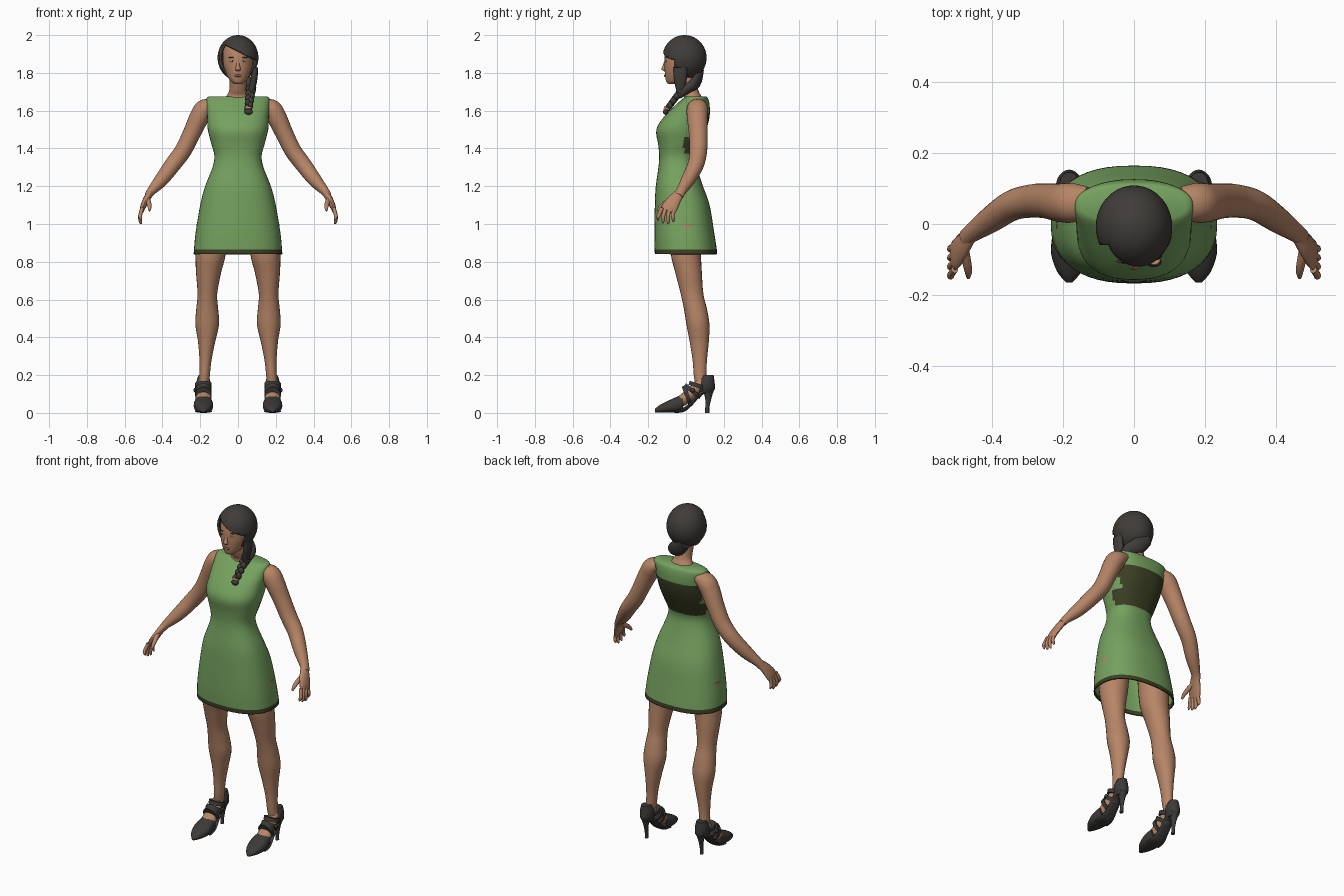
import bpy, bmesh, math
from mathutils import Vector

if "Cube" in bpy.data.objects:
    bpy.data.objects.remove(bpy.data.objects["Cube"])

X, Y, Z = Vector((1, 0, 0)), Vector((0, 1, 0)), Vector((0, 0, 1))


def material(name, r, g, b):
    m = bpy.data.materials.new(name)
    m.use_nodes = True
    m.diffuse_color = (r, g, b, 1)
    m.node_tree.nodes["Principled BSDF"].inputs["Base Color"].default_value = (r, g, b, 1)
    return m


skin = material("skin", .47, .235, .135)
green = material("dress green", .18, .36, .115)
olive = material("dark olive trim", .045, .05, .018)
dark = material("dark hair", .05, .045, .04)
leather = material("shoe leather", .046, .042, .039)
lip = material("lip", .34, .12, .09)
white = material("eye white", .5, .45, .4)


def finish(name, bm, mats, mirror=False, thick=0, rule=None):
    """Turn a bmesh into a smooth object with optional mirror and thickness."""
    bmesh.ops.recalc_face_normals(bm, faces=bm.faces)
    if rule:
        for f in bm.faces:
            f.material_index = rule(f.calc_center_median())
    me = bpy.data.meshes.new(name)
    bm.to_mesh(me)
    bm.free()
    ob = bpy.data.objects.new(name, me)
    bpy.context.collection.objects.link(ob)
    for m in mats:
        me.materials.append(m)
    if thick:
        s = ob.modifiers.new("thickness", 'SOLIDIFY')
        s.thickness, s.offset = thick, -1
    if mirror:
        s = ob.modifiers.new("mirror", 'MIRROR')
        s.use_mirror_merge = False
    bpy.ops.object.select_all(action='DESELECT')
    ob.select_set(True)
    bpy.context.view_layer.objects.active = ob
    bpy.ops.object.shade_smooth_by_angle(angle=math.radians(50))
    return ob


def spline(pts, steps):
    """Catmull-Rom interpolation of stations of any width."""
    out = []
    for i in range(len(pts) - 1):
        p0, p1 = pts[max(i - 1, 0)], pts[i]
        p2, p3 = pts[i + 1], pts[min(i + 2, len(pts) - 1)]
        for k in range(steps):
            t = k / steps
            out.append([b + .5 * t * (c - a + t * (2 * a - 5 * b + 4 * c - d
                        + t * (3 * (b - c) + d - a)))
                        for a, b, c, d in zip(p0, p1, p2, p3)])
    return out + [list(pts[-1])]


def loft(bm, stations, axis=None, ref=Y, power=2, n=24, steps=4, caps=(1, 1)):
    """Skin elliptical sections (x, y, z, width radius, depth radius) along a path."""
    st = spline(stations, steps)
    rings = []
    for i, (x, y, z, a, b) in enumerate(st):
        t = axis or (Vector(st[min(i + 1, len(st) - 1)][:3]) - Vector(st[max(i - 1, 0)][:3])).normalized()
        v = (ref - t * ref.dot(t)).normalized()
        u = v.cross(t)
        ring = []
        for k in range(n):
            c, s = math.cos(math.tau * k / n), math.sin(math.tau * k / n)
            c = math.copysign(abs(c) ** (2 / power), c)
            s = math.copysign(abs(s) ** (2 / power), s)
            ring.append(bm.verts.new(Vector((x, y, z)) + u * a * c + v * b * s))
        rings.append(ring)
    for r, q in zip(rings, rings[1:]):
        for k in range(n):
            bm.faces.new((r[k], r[(k + 1) % n], q[(k + 1) % n], q[k]))
    for use, r in zip(caps, (rings[0], rings[-1])):
        if use:
            bm.faces.new(r)


def ball(bm, loc, radii, seg=16):
    made = bmesh.ops.create_uvsphere(bm, u_segments=seg, v_segments=seg // 2 + 2, radius=1)
    for v in made["verts"]:
        v.co = Vector(loc) + Vector(a * b for a, b in zip(v.co, radii))


def part(name, mat, stations, mirror=False, **kw):
    bm = bmesh.new()
    loft(bm, stations, **kw)
    return finish(name, bm, [mat], mirror)


# Dress: height, half width, front depth, back depth
profile = [(.84, .235, -.165, .165), (.865, .233, -.166, .163), (.95, .225, -.168, .15),
           (1.1, .2, -.165, .125), (1.2, .174, -.16, .09), (1.3, .135, -.146, .058),
           (1.36, .125, -.142, .052), (1.42, .14, -.147, .075), (1.5, .16, -.157, .108),
           (1.57, .163, -.115, .125), (1.63, .167, -.055, .125), (1.665, .166, -.015, .117),
           (1.676, .15, .0, .105)]
bm = bmesh.new()
loft(bm, [(0, (f + b) / 2, z, w, (b - f) / 2) for z, w, f, b in profile],
     axis=Z, power=2.4, n=48, caps=(0, 1))


def dress_colour(c):
    back = 1.4 < c.z < 1.59 and c.y > .05
    side = 1.37 < c.z < 1.45 and c.y > -.01
    return int(c.z < .866 or back or side)


finish("dress", bm, [green, olive], thick=.006, rule=dress_colour)

# Neck and head
part("neck", skin, [(0, .04, 1.65, .085, .055), (0, .035, 1.68, .06, .045), (0, .02, 1.71, .046, .045),
                    (0, .005, 1.77, .045, .05), (0, 0, 1.82, .045, .05)], axis=Z)
part("head", skin, [(0, -.073, 1.74, .012, .014), (0, -.065, 1.748, .03, .036), (0, -.052, 1.768, .048, .056),
                    (0, -.038, 1.8, .065, .074), (0, -.025, 1.84, .077, .09), (0, -.015, 1.89, .081, .098),
                    (0, -.01, 1.94, .072, .088), (0, -.008, 1.975, .04, .05)], axis=Z, n=32)
part("nose", skin, [(0, -.106, 1.87, .007, .006), (0, -.114, 1.84, .009, .009), (0, -.118, 1.82, .014, .013),
                    (0, -.111, 1.811, .01, .008)], axis=Z, n=12)

# Face details
for name, mat, loc, radii in (("eyes", white, (.031, -.107, 1.862), (.014, .004, .005)),
                              ("irises", dark, (.031, -.109, 1.862), (.005, .004, .005)),
                              ("eyebrows", dark, (.033, -.106, 1.881), (.018, .004, .003)),
                              ("lips", lip, (.006, -.111, 1.785), (.015, .005, .006))):
    bm = bmesh.new()
    ball(bm, loc, radii)
    finish(name, bm, [mat], mirror=True)

# Hair cap with a side-swept opening for the face
bm = bmesh.new()
ball(bm, (0, -.008, 1.88), (.108, .117, .12), 48)
sweep = Vector((.5, 0, 1))
parting = Vector((0, 0, 1.915))
for co, no in ((Vector((0, -.06, 0)), Y), (parting, sweep), (Vector((0, 0, 1.775)), Z)):
    bmesh.ops.bisect_plane(bm, geom=bm.verts[:] + bm.edges[:] + bm.faces[:], plane_co=co, plane_no=no)
opening = []
for f in bm.faces:
    c = f.calc_center_median()
    if c.z < 1.775 or (c.y < -.06 and (c - parting).dot(sweep) < 0):
        opening.append(f)
bmesh.ops.delete(bm, geom=opening, context='FACES')
finish("hair_cap", bm, [dark], thick=.012)

# Gathered hair from the nape, then the braid over the left shoulder
part("gathered_hair", dark, [(-.03, .055, 1.81, .04, .04), (.015, .06, 1.765, .045, .025),
                             (.06, .035, 1.735, .035, .026), (.07, -.005, 1.71, .025, .026),
                             (.066, -.04, 1.68, .02, .02)], n=16)
part("side_lock", dark, [(.092, -.03, 1.83, .014, .035), (.085, -.03, 1.77, .018, .035),
                         (.07, -.03, 1.7, .018, .02)], n=16)
bm = bmesh.new()
for i in range(9):
    t = i / 8
    side = .008 if i % 2 else -.008
    ball(bm, (.068 - .012 * t + side, -.02 - .075 * t, 1.715 - .1 * t),
         (.02 - .006 * t, .02 - .005 * t, .02), 12)
ball(bm, (.056, -.108, 1.594), (.022, .014, .016), 12)
finish("braid", bm, [dark])
part("hair_tie", skin, [(.056, -.098, 1.616, .019, .018), (.056, -.102, 1.606, .019, .018)], n=12, steps=1)

# Arms, from shoulder to wrist
part("arms", skin, [(.13, .06, 1.635, .03, .045), (.175, .06, 1.61, .052, .056), (.205, .06, 1.565, .052, .055),
                    (.245, .065, 1.48, .047, .05), (.29, .065, 1.39, .045, .047), (.345, .052, 1.315, .043, .043),
                    (.405, .012, 1.235, .037, .037), (.458, -.025, 1.175, .024, .027),
                    (.475, -.04, 1.15, .02, .027)], mirror=True)

# Hands: palm, four fingers and a thumb
bm = bmesh.new()
loft(bm, [(.465, -.032, 1.165, .018, .025), (.485, -.06, 1.13, .018, .035),
          (.503, -.085, 1.09, .015, .042), (.51, -.096, 1.068, .01, .038)], n=16)
for i in range(4):
    y0, y1 = -.128 + .022 * i, -.148 + .027 * i
    drop = (.02, .005, 0, .012)[i]
    loft(bm, [(.507, y0, 1.085, .01, .011), (.518, (y0 + y1) / 2 - .006, 1.045, .01, .01),
              (.517, y1, 1.015 + drop, .009, .009), (.512, y1, 1.0 + drop, .004, .004)], n=10)
loft(bm, [(.48, -.07, 1.135, .013, .015), (.472, -.11, 1.11, .013, .013),
          (.468, -.137, 1.088, .01, .01), (.468, -.152, 1.07, .005, .005)], n=10)
finish("hands", bm, [skin], mirror=True)

# Legs
part("legs", skin, [(.135, 0, 1.0, .085, .085), (.145, 0, .84, .08, .08), (.156, .014, .74, .066, .07),
                    (.162, .032, .63, .052, .06), (.163, .05, .55, .058, .061), (.163, .063, .47, .063, .061),
                    (.166, .07, .38, .046, .051), (.172, .073, .28, .032, .038),
                    (.177, .075, .2, .028, .034), (.183, .085, .14, .029, .034)], mirror=True, axis=Z)

# Feet and shoes
fx = .183
part("feet", skin, [(fx, -.06, .05, .04, .025), (fx, -.02, .068, .042, .036), (fx, .03, .105, .036, .042),
                    (fx, .07, .145, .031, .045), (fx, .1, .16, .028, .035)],
     mirror=True, axis=Y, ref=Z)
part("shoe_toes", leather, [(fx, -.165, .012, .009, .009), (fx, -.135, .023, .034, .021),
                            (fx, -.085, .035, .051, .034), (fx, -.04, .046, .049, .042),
                            (fx, -.015, .055, .045, .04)], mirror=True, axis=Y, ref=Z, power=2.4)
part("shoe_soles", leather, [(fx, -.06, .008, .046, .008), (fx, -.01, .018, .042, .012),
                             (fx, .035, .055, .034, .013), (fx, .08, .105, .032, .014),
                             (fx, .135, .125, .028, .012)], mirror=True, axis=Y, ref=Z)
part("heel_counters", leather, [(fx, .1, .105, .026, .04), (fx, .105, .13, .036, .048),
                                (fx, .107, .165, .037, .044), (fx, .116, .2, .026, .03)],
     mirror=True, axis=Z)
part("heel_spikes", leather, [(fx, .118, .12, .025, .03), (fx, .118, .08, .014, .017),
                              (fx, .113, .03, .009, .011), (fx, .112, 0, .01, .012)],
     mirror=True, axis=Z, n=12)

# Crossing shoe straps
bm = bmesh.new()
for y, z, tilt, depth in ((.005, .095, .35, .05), (.035, .115, .9, .053), (.06, .145, 1.25, .046)):
    d = Vector((0, math.cos(tilt), math.sin(tilt)))
    ends = [Vector((fx, y, z)) + d * k for k in (-.011, .011)]
    loft(bm, [(*e, .044, depth) for e in ends], axis=d, ref=Z, steps=1)
finish("shoe_straps", bm, [leather], mirror=True)
bm = bmesh.new()
ball(bm, (fx + .045, .035, .12), (.008, .012, .012), 12)
finish("strap_buckles", bm, [leather], mirror=True)
